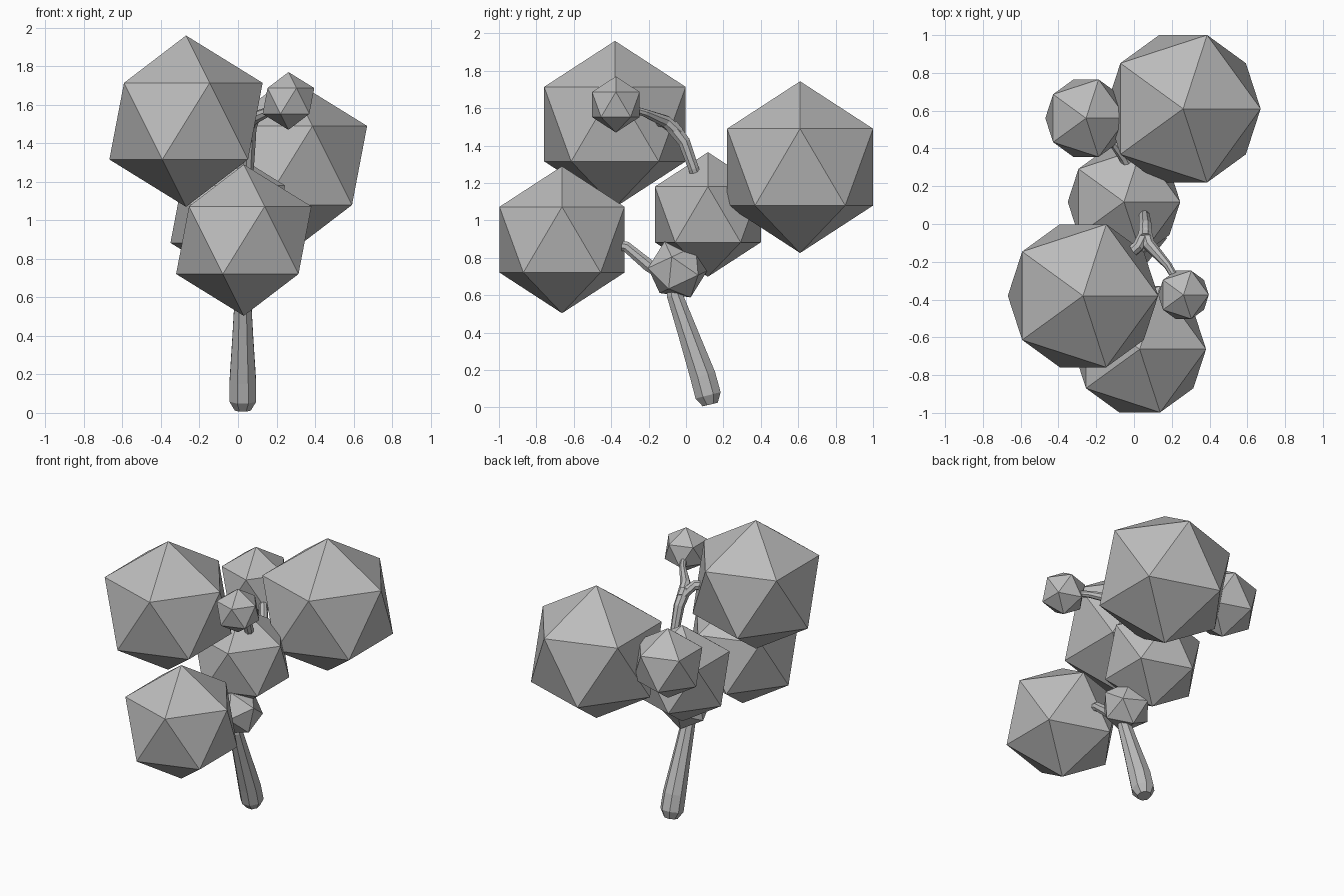
import bpy, bmesh, math
from mathutils import Vector

if "Cube" in bpy.data.objects:
    bpy.data.objects.remove(bpy.data.objects["Cube"], do_unlink=True)

# One plain grey for the whole tree
grey = bpy.data.materials.new("plain_grey")
grey.use_nodes = True
color = (0.5, 0.5, 0.5, 1)
grey.diffuse_color = color
grey.node_tree.nodes["Principled BSDF"].inputs["Base Color"].default_value = color


def add_object(name, bm):
    mesh = bpy.data.meshes.new(name)
    bmesh.ops.recalc_face_normals(bm, faces=bm.faces[:])
    bm.to_mesh(mesh)
    bm.free()
    mesh.materials.append(grey)
    obj = bpy.data.objects.new(name, mesh)
    bpy.context.collection.objects.link(obj)
    return obj


def foliage(name, center, radius, tilt=0):
    bm = bmesh.new()
    bmesh.ops.create_icosphere(bm, subdivisions=1, radius=radius)
    obj = add_object(name, bm)
    obj.location = center
    obj.rotation_euler.x = math.radians(tilt)


def limb(name, points, radii, sides=8):
    """Faceted tapering tube along a path, capped at both ends."""
    pts = [Vector(p) for p in points]
    bm = bmesh.new()
    rings = []
    for i, (p, r) in enumerate(zip(pts, radii)):
        t = (pts[min(i + 1, len(pts) - 1)] - pts[max(i - 1, 0)]).normalized()
        u = Vector((1, 0, 0))
        u = (u - t * u.dot(t)).normalized()
        v = t.cross(u)
        angles = [math.tau * (k + 0.5) / sides for k in range(sides)]
        rings.append([bm.verts.new(p + r * (u * math.cos(a) + v * math.sin(a))) for a in angles])
    for a, b in zip(rings, rings[1:]):
        for k in range(sides):
            n = (k + 1) % sides
            bm.faces.new((a[k], a[n], b[n], b[k]))
    bm.faces.new(rings[0])
    bm.faces.new(rings[-1])
    add_object(name, bm)


# Foliage clumps
foliage("upper_front_foliage", (-0.27, -0.38, 1.515), 0.445)
foliage("back_foliage", (0.26, 0.61, 1.285), 0.459)
foliage("lower_front_foliage", (0.03, -0.663, 0.897), 0.393)
foliage("middle_foliage", (-0.053, 0.117, 1.032), 0.333)
foliage("small_back_foliage", (-0.254, 0.56, 1.325), 0.241)
foliage("small_top_foliage", (0.262, -0.375, 1.62), 0.15)
foliage("trunk_foliage", (0.026, -0.045, 0.738), 0.165, 25)

# Trunk, with a rounded foot
limb("trunk",
     [(0.025, 0.13, 0.016), (0.025, 0.118, 0.065), (0.025, 0.09, 0.17),
      (0.025, 0.01, 0.4), (0.025, -0.06, 0.6), (0.02, -0.06, 0.72), (-0.02, 0.06, 0.95)],
     [0.045, 0.075, 0.074, 0.058, 0.046, 0.045, 0.04])

# Branches
limb("lower_front_branch",
     [(0.026, -0.06, 0.68), (0.03, -0.2, 0.76), (0.03, -0.32, 0.86), (0.03, -0.45, 0.89)],
     [0.04, 0.036, 0.03, 0.028])
limb("upper_branch",
     [(0, 0.1, 1.1), (0.055, 0.04, 1.28), (0.06, -0.01, 1.42), (0.06, -0.08, 1.51)],
     [0.035, 0.03, 0.035, 0.04])
limb("small_top_branch",
     [(0.06, -0.04, 1.47), (0.08, -0.11, 1.53), (0.18, -0.22, 1.575), (0.25, -0.34, 1.61)],
     [0.034, 0.034, 0.022, 0.018])
limb("upper_front_branch",
     [(0.06, -0.05, 1.48), (0.02, -0.12, 1.53), (-0.12, -0.24, 1.53)],
     [0.034, 0.032, 0.026])
limb("back_branch",
     [(-0.03, 0.15, 1.08), (-0.01, 0.28, 1.18), (0.1, 0.4, 1.19), (0.26, 0.52, 1.19)],
     [0.035, 0.034, 0.03, 0.026])
limb("small_back_branch",
     [(-0.01, 0.27, 1.17), (-0.05, 0.35, 1.21), (-0.1, 0.42, 1.25), (-0.22, 0.53, 1.31)],
     [0.034, 0.03, 0.026, 0.022])
